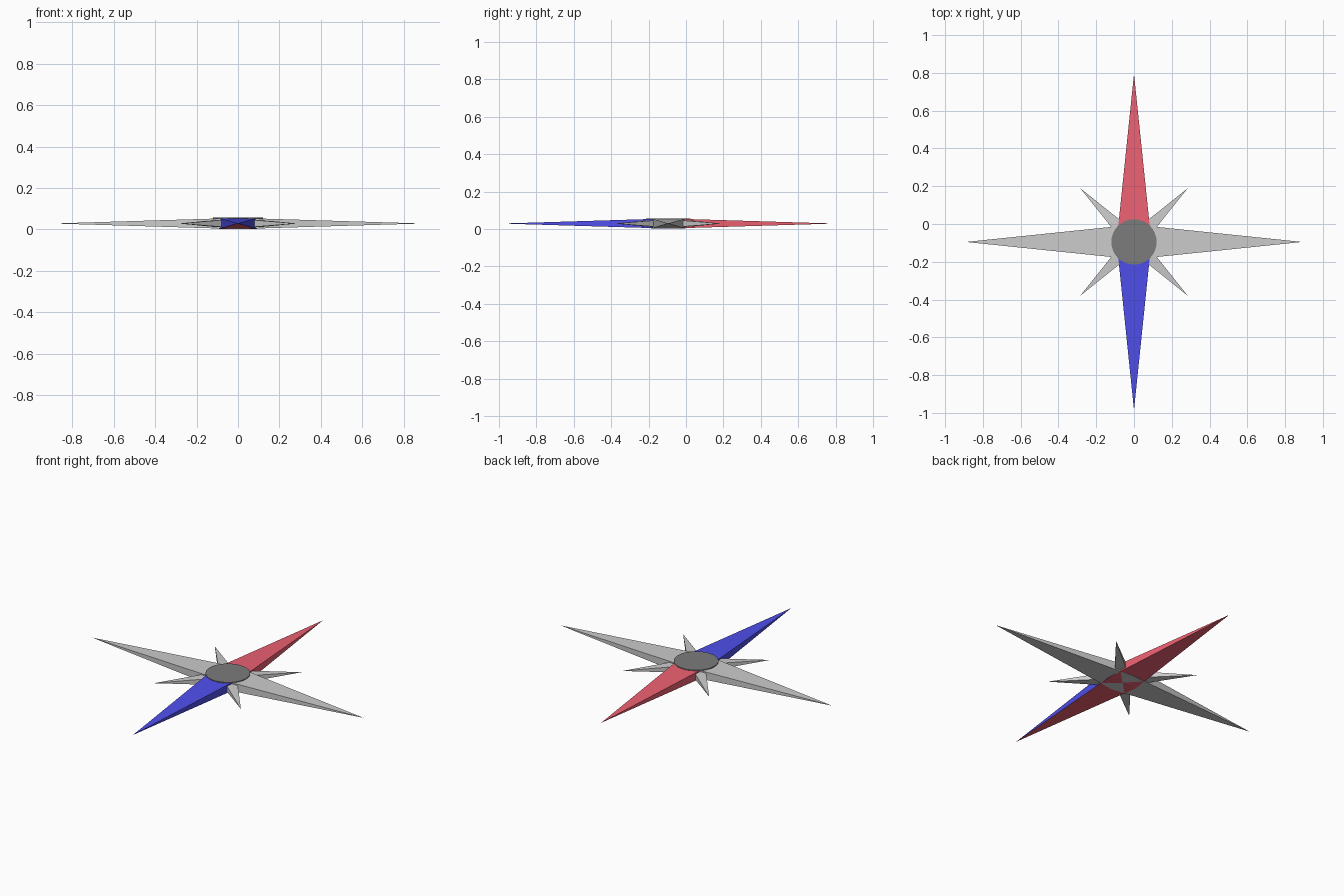
import bpy
from math import radians

if "Cube" in bpy.data.objects:
    bpy.data.objects.remove(bpy.data.objects["Cube"])

CENTRE = (0, -0.095, 0.029)


def material(name, rgb):
    mat = bpy.data.materials.new(name)
    mat.diffuse_color = (*rgb, 1)
    mat.use_nodes = True
    mat.node_tree.nodes["Principled BSDF"].inputs["Base Color"].default_value = mat.diffuse_color
    return mat


# Double-ended flat pointer: a box-like waist tapering to a point at each end (+y / -y)
def pointer(name, length, half_width, half_height, angle=0):
    w, h = half_width, half_height
    waist = [(-w, 0, -h), (w, 0, -h), (w, 0, h), (-w, 0, h)]
    verts = waist + [(0, length, 0), (0, -length, 0)]
    faces = [((i + 1) % 4, i, 4) for i in range(4)]
    faces += [(i, (i + 1) % 4, 5) for i in range(4)]
    mesh = bpy.data.meshes.new(name)
    mesh.from_pydata(verts, [], faces)
    mesh.update()
    obj = bpy.data.objects.new(name, mesh)
    obj.location = CENTRE
    obj.rotation_euler.z = radians(angle)
    bpy.context.collection.objects.link(obj)
    return obj


red = material("red", (0.85, 0.12, 0.17))
blue = material("blue", (0.08, 0.08, 0.85))
dark = material("dark", (0.2, 0.2, 0.2))

# Main needle: red, with a blue south half except for its underside
needle = pointer("north_south_needle", 0.89, 0.092, 0.027)
needle.data.materials.append(red)
needle.data.materials.append(blue)
for face in needle.data.polygons:
    if face.center.y < 0 and face.center.z > -0.017:
        face.material_index = 1

# Grey cross pointer and short diagonal pointers
pointer("east_west_pointer", 0.89, 0.092, 0.027, 90)
for side, angle in (("left", 45), ("right", -45)):
    pointer("diagonal_pointer_" + side, 0.403, 0.045, 0.025, angle)

# Thin hub cap over the crossing
bpy.ops.mesh.primitive_cylinder_add(vertices=32, radius=0.12, depth=0.007,
                                    location=(0, CENTRE[1], 0.0535))
hub = bpy.context.object
hub.name = "hub_cap"
hub.data.materials.append(dark)
bpy.ops.object.shade_smooth_by_angle()
